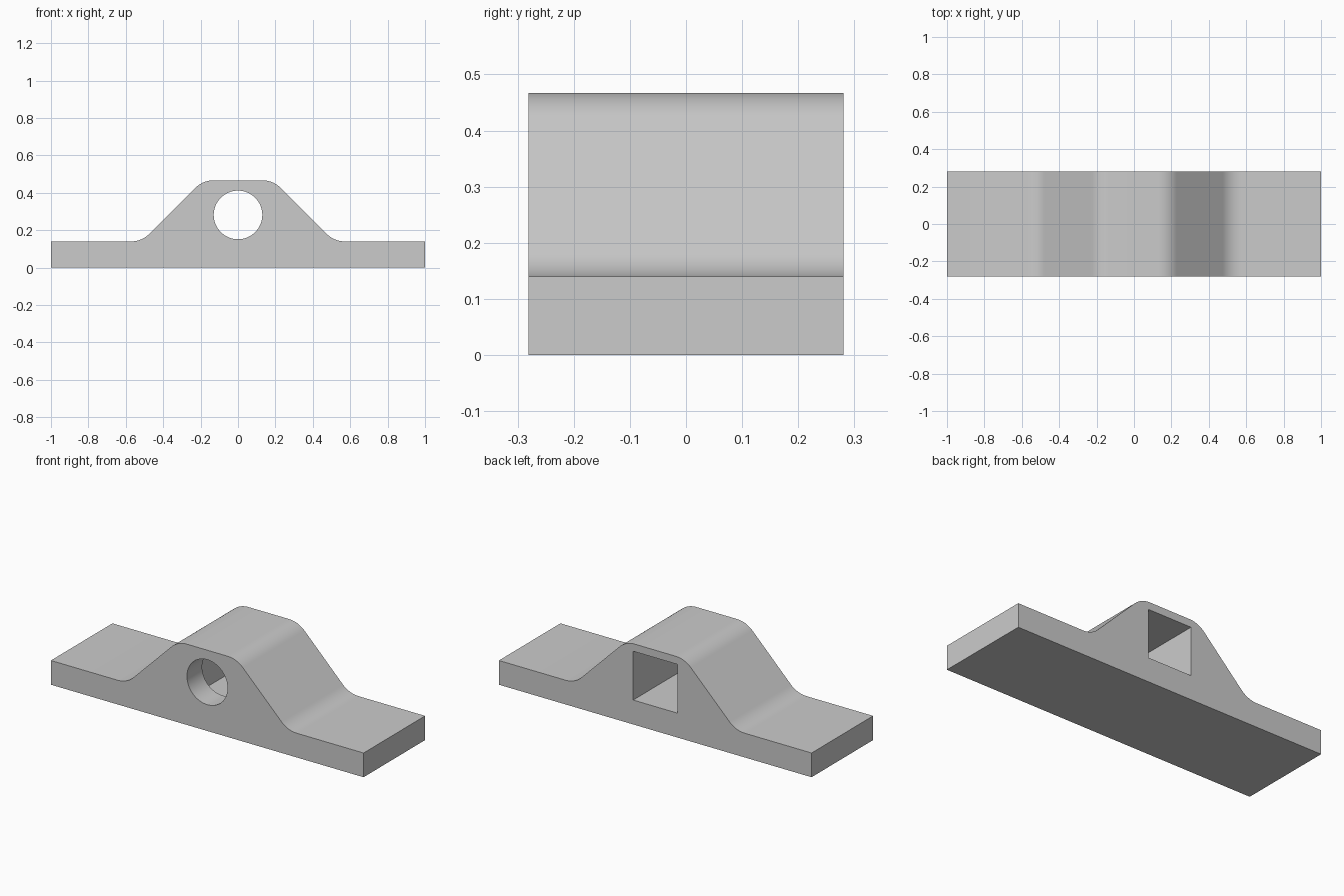
import bpy, bmesh, math
from mathutils import Vector

if "Cube" in bpy.data.objects:
    bpy.data.objects.remove(bpy.data.objects["Cube"], do_unlink=True)

HALF_DEPTH = 0.281
BASE_H, TOP_H = 0.14, 0.467
BORE_Z, BORE_R = 0.282, 0.13
POCKET = 0.282
STEP_Y = -0.142


def fillet(prev, corner, nxt, radius=0.14, steps=10):
    """Points of an arc rounding one profile corner."""
    a, b = (prev - corner).normalized(), (nxt - corner).normalized()
    half = a.angle(b) / 2
    centre = corner + (a + b).normalized() * (radius / math.sin(half))
    reach = radius / math.tan(half)
    start = (corner + a * reach - centre).normalized()
    end = (corner + b * reach - centre).normalized()
    return [centre + start.slerp(end, i / steps).normalized() * radius
            for i in range(steps + 1)]


def prism(name, points, y0, y1):
    """Extrude an x-z outline from y0 to y1."""
    bm = bmesh.new()
    face = bm.faces.new([bm.verts.new((p[0], y0, p[1])) for p in points])
    new = bmesh.ops.extrude_face_region(bm, geom=[face])["geom"]
    verts = [g for g in new if isinstance(g, bmesh.types.BMVert)]
    bmesh.ops.translate(bm, verts=verts, vec=(0, y1 - y0, 0))
    bmesh.ops.recalc_face_normals(bm, faces=bm.faces)
    mesh = bpy.data.meshes.new(name)
    bm.to_mesh(mesh)
    bm.free()
    obj = bpy.data.objects.new(name, mesh)
    bpy.context.collection.objects.link(obj)
    return obj


# Bracket outline: right half with filleted slope, then mirrored
end_low, end_high = Vector((1, 0)), Vector((1, BASE_H))
foot, shoulder = Vector((0.515, BASE_H)), Vector((0.188, TOP_H))
half = [end_low, end_high]
half += fillet(end_high, foot, shoulder)
half += fillet(foot, shoulder, Vector((0, TOP_H)))
outline = half + [Vector((-p.x, p.y)) for p in reversed(half)]
bracket = prism("mounting_bracket", outline, -HALF_DEPTH, HALF_DEPTH)

# Round bore from the front and square nut pocket from the back
circle = [(BORE_R * math.cos(a), BORE_Z + BORE_R * math.sin(a))
          for a in (math.tau * i / 64 for i in range(64))]
s = POCKET / 2
square = [(-s, BORE_Z - s), (s, BORE_Z - s), (s, BORE_Z + s), (-s, BORE_Z + s)]
cutters = [prism("bore_cutter", circle, -0.4, 0),
           prism("pocket_cutter", square, STEP_Y, 0.4)]

bpy.ops.object.select_all(action="DESELECT")
bracket.select_set(True)
bpy.context.view_layer.objects.active = bracket
for cutter in cutters:
    cutter.hide_render = True
    mod = bracket.modifiers.new(cutter.name, "BOOLEAN")
    mod.operation, mod.solver, mod.object = "DIFFERENCE", "EXACT", cutter
    bpy.ops.object.modifier_apply(modifier=mod.name)
    bpy.data.objects.remove(cutter, do_unlink=True)

# Plain grey finish
grey = bpy.data.materials.new("plain_grey")
grey.use_nodes = True
colour = (0.6, 0.6, 0.6, 1)
grey.diffuse_color = colour
grey.node_tree.nodes["Principled BSDF"].inputs["Base Color"].default_value = colour
bracket.data.materials.clear()
bracket.data.materials.append(grey)
bpy.ops.object.shade_smooth_by_angle(angle=math.radians(30))
